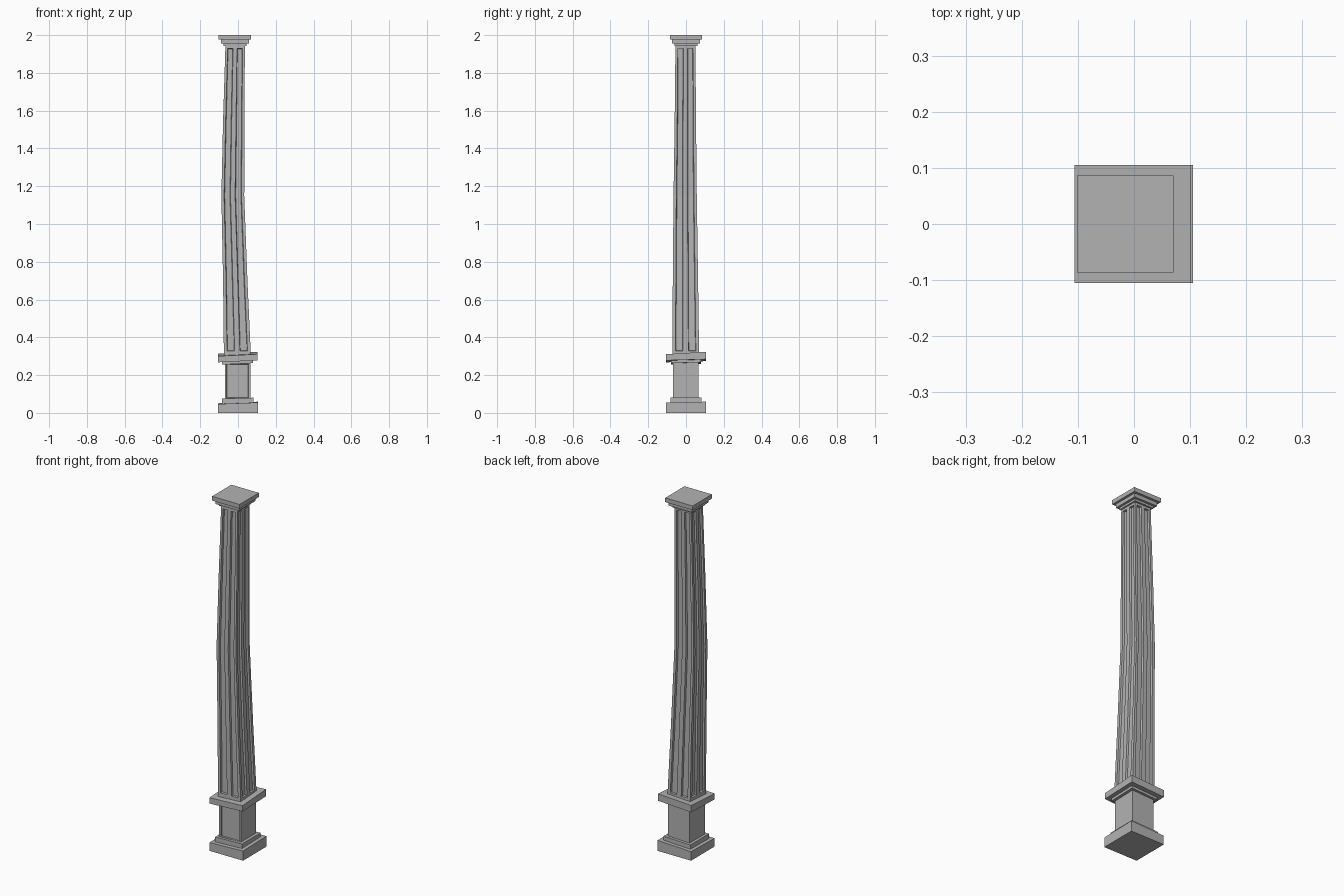
import bpy, bmesh
from mathutils import Vector

cube = bpy.data.objects.get("Cube")
if cube:
    bpy.data.objects.remove(cube, do_unlink=True)

stone = bpy.data.materials.new("grey stone")
stone.use_nodes = True
GREY = (0.45, 0.45, 0.45, 1)
stone.diffuse_color = GREY
stone.node_tree.nodes["Principled BSDF"].inputs["Base Color"].default_value = GREY


def finish(name, bm):
    bmesh.ops.recalc_face_normals(bm, faces=bm.faces)
    mesh = bpy.data.meshes.new(name)
    bm.to_mesh(mesh)
    bm.free()
    mesh.materials.append(stone)
    obj = bpy.data.objects.new(name, mesh)
    bpy.context.collection.objects.link(obj)
    return obj


def slab(name, x, y, z, low_tilt=(0, 0), top_tilt=(0, 0), panel=False):
    """Block between ranges x, y, z; its bottom and top may lean."""
    bm = bmesh.new()
    bmesh.ops.create_cube(bm, size=1)
    for v in bm.verts:
        top = v.co.z > 0
        tilt = top_tilt if top else low_tilt
        px, py = x[v.co.x > 0], y[v.co.y > 0]
        v.co = (px, py, z[top] + tilt[0] * px + tilt[1] * py)
    if panel:
        bm.normal_update()
        front = [f for f in bm.faces if f.normal.y < -0.9]
        bmesh.ops.inset_region(bm, faces=front, thickness=0.014)
        bmesh.ops.inset_region(bm, faces=front, thickness=0.002, depth=-0.008)
    return finish(name, bm)


# Pedestal
slab("base_plinth", (-0.105, 0.105), (-0.105, 0.105), (0, 0.053), top_tilt=(0.04, 0.02))
slab("base_step", (-0.085, 0.083), (-0.083, 0.083), (0.045, 0.078), top_tilt=(0.03, 0))
slab("pedestal_block", (-0.07, 0.065), (-0.068, 0.067), (0.07, 0.268), panel=True)
slab("collar_moulding", (-0.084, 0.08), (-0.08, 0.08), (0.262, 0.285), (0.05, 0.03), (0.05, 0.03))
slab("collar", (-0.106, 0.102), (-0.105, 0.105), (0.276, 0.312), (0.05, 0.03), (0.05, 0.06))

# Crooked shaft: height, left, right, front, back
STATIONS = [
    (0.30, -0.075, 0.068, -0.073, 0.070),
    (0.328, -0.075, 0.067, -0.072, 0.069),
    (0.70, -0.079, 0.050, -0.070, 0.064),
    (1.15, -0.088, 0.033, -0.066, 0.057),
    (1.55, -0.079, 0.035, -0.060, 0.053),
    (1.93, -0.067, 0.036, -0.056, 0.050),
    (1.95, -0.066, 0.036, -0.055, 0.050),
]
SPLITS = (0, 0.12, 0.40, 0.60, 0.88)
bm = bmesh.new()
rings = []
for z, left, right, front, back in STATIONS:
    corners = [Vector(c) for c in ((left, front, z), (right, front, z),
                                   (right, back, z), (left, back, z))]
    rings.append([bm.verts.new(corners[i].lerp(corners[(i + 1) % 4], t))
                  for i in range(4) for t in SPLITS])
flutes = []
count = len(rings[0])
for row, (low, high) in enumerate(zip(rings, rings[1:])):
    for i in range(count):
        j = (i + 1) % count
        face = bm.faces.new((low[i], low[j], high[j], high[i]))
        if i % len(SPLITS) in (1, 3) and 0 < row < len(rings) - 2:
            flutes.append(face)
bm.faces.new(rings[0][::-1])
bm.faces.new(rings[-1])
# Sunken flutes, two on each side
bm.normal_update()
bmesh.ops.inset_region(bm, faces=flutes, thickness=0.003, depth=-0.010)
finish("fluted_shaft", bm)

# Stepped capital
for name, half, z in (("capital_neck", 0.060, (1.943, 1.958)),
                      ("capital_step", 0.073, (1.955, 1.977)),
                      ("capital_top", 0.086, (1.976, 2.0))):
    slab(name, (-0.016 - half, -0.016 + half), (-half, half), z)
